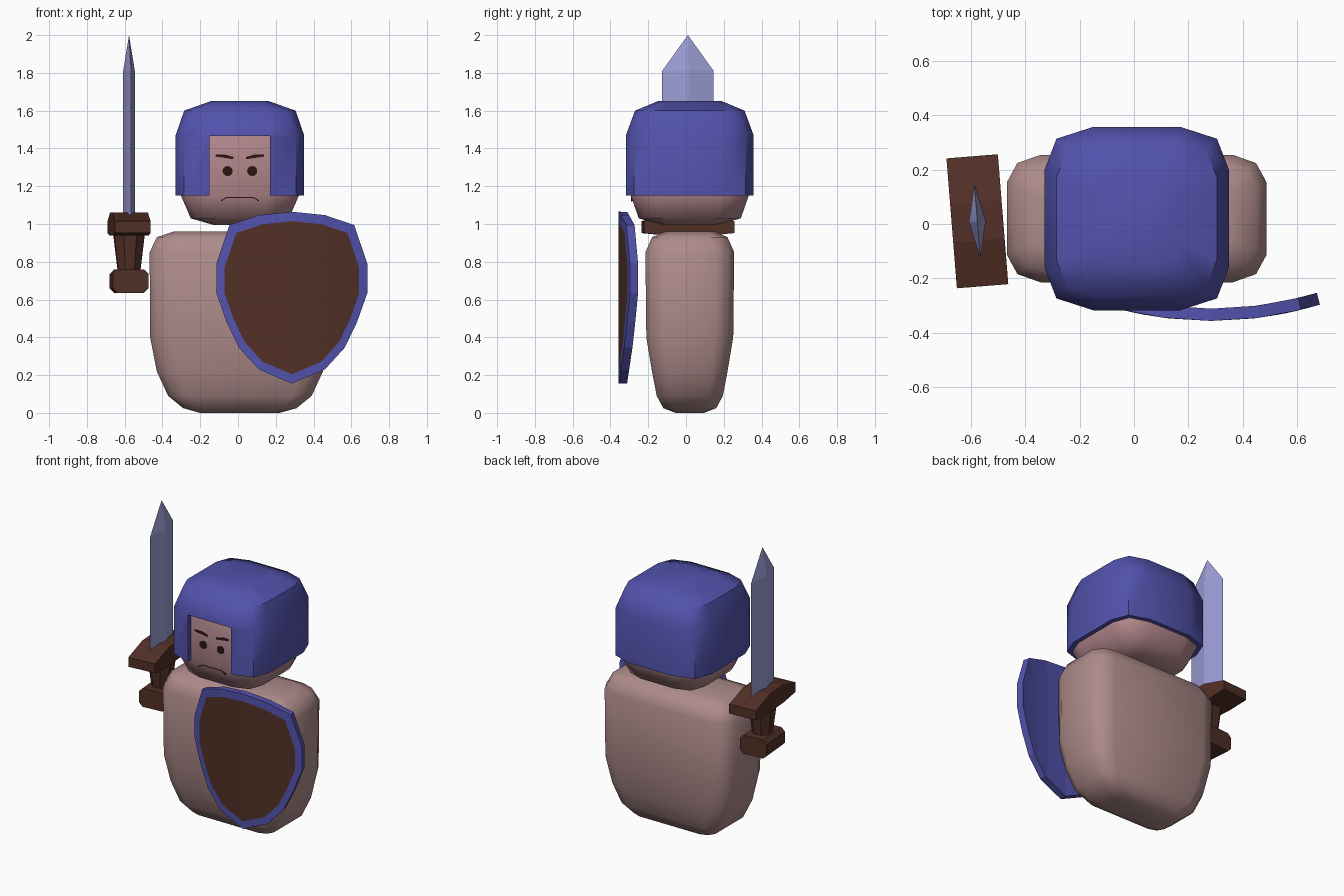
import bpy, bmesh
from math import radians, sin, cos, pi

cube = bpy.data.objects.get("Cube")
if cube:
    bpy.data.objects.remove(cube, do_unlink=True)


def material(name, r, g, b):
    m = bpy.data.materials.new(name)
    m.use_nodes = True
    m.diffuse_color = (r, g, b, 1)
    node = next(n for n in m.node_tree.nodes if n.type == 'BSDF_PRINCIPLED')
    node.inputs["Base Color"].default_value = (r, g, b, 1)
    return m


TUNIC = material("dusty pink", 0.42, 0.26, 0.255)
SKIN = material("skin pink", 0.44, 0.24, 0.26)
BLUE = material("royal blue", 0.085, 0.085, 0.42)
STEEL = material("pale steel", 0.33, 0.34, 0.66)
WOOD = material("dark wood", 0.085, 0.03, 0.02)
DARK = material("face marks", 0.025, 0.008, 0.006)


def make(name, verts, faces, *mats):
    me = bpy.data.meshes.new(name)
    me.from_pydata(verts, [], faces)
    bm = bmesh.new()
    bm.from_mesh(me)
    bmesh.ops.recalc_face_normals(bm, faces=bm.faces)
    bm.to_mesh(me)
    bm.free()
    ob = bpy.data.objects.new(name, me)
    bpy.context.collection.objects.link(ob)
    for m in mats:
        me.materials.append(m)
    return ob


def activate(ob):
    bpy.ops.object.select_all(action='DESELECT')
    ob.select_set(True)
    bpy.context.view_layer.objects.active = ob


def smooth(ob, angle=60):
    activate(ob)
    bpy.ops.object.shade_smooth_by_angle(angle=radians(angle))


def apply_mods(ob):
    activate(ob)
    for m in list(ob.modifiers):
        bpy.ops.object.modifier_apply(modifier=m.name)


def loft(name, levels, corner, mat, bottom=True):
    """Stack rounded rectangles; corner holds one quadrant as fractions."""
    section = []
    for sx, sy, step in ((1, 1, 1), (-1, 1, -1), (-1, -1, 1), (1, -1, -1)):
        section += [(sx * a, sy * b) for a, b in corner[::step]]
    n = len(section)
    verts = [(0.01 + a * w, 0.02 + b * d, z) for z, w, d in levels for a, b in section]
    faces = [(k * n + i, k * n + (i + 1) % n, (k + 1) * n + (i + 1) % n, (k + 1) * n + i)
             for k in range(len(levels) - 1) for i in range(n)]
    faces.append(tuple(range(len(verts) - n, len(verts))))
    if bottom:
        faces.append(tuple(range(n))[::-1])
    return make(name, verts, faces, mat)


def prism(name, profile, axis, lo, hi, mat):
    """Extrude a 2D profile along the x or y axis."""
    n = len(profile)
    verts = [(t, a, b) if axis == 'x' else (a, t, b) for t in (lo, hi) for a, b in profile]
    faces = [(i, (i + 1) % n, n + (i + 1) % n, n + i) for i in range(n)]
    faces += [tuple(range(n)), tuple(range(n, 2 * n))]
    return make(name, verts, faces, mat)


# Body: slab with rounded edges, narrowing towards the base
smooth(loft("body", [(0, 0.21, 0.075), (0.025, 0.30, 0.14), (0.09, 0.38, 0.175),
                     (0.22, 0.44, 0.2), (0.4, 0.475, 0.23), (0.85, 0.478, 0.235),
                     (0.93, 0.44, 0.2), (0.96, 0.35, 0.13)],
            [(1, 0.57), (0.92, 0.87), (0.74, 1)], TUNIC))

# Head
ROUND = [(1, 0.53), (0.87, 0.87), (0.47, 1)]
smooth(loft("head", [(0.995, 0.14, 0.14), (1.03, 0.26, 0.27), (1.15, 0.312, 0.312),
                     (1.47, 0.312, 0.312), (1.57, 0.26, 0.26), (1.61, 0.14, 0.14)],
            ROUND, SKIN))

# Helmet: open shell with a square face opening
helmet = loft("helmet", [(1.15, 0.34, 0.338), (1.47, 0.34, 0.338),
                         (1.6, 0.295, 0.29), (1.65, 0.155, 0.17)],
              ROUND, BLUE, bottom=False)
shell = helmet.modifiers.new("shell", 'SOLIDIFY')
shell.thickness = 0.035
shell.offset = -1
cutter = prism("face_cutter", [(-0.15, 1.0), (0.17, 1.0), (0.17, 1.465), (-0.15, 1.465)],
               'y', -0.6, -0.1, BLUE)
cutter.hide_render = True
cut = helmet.modifiers.new("opening", 'BOOLEAN')
cut.operation = 'DIFFERENCE'
cut.object = cutter
apply_mods(helmet)
bpy.data.objects.remove(cutter, do_unlink=True)
smooth(helmet, 50)

# Face marks: thin plates on the face
FRONT, BACK = -0.295, -0.288
for side, label in ((-1, "right"), (1, "left")):
    cx = 0.01 + side * 0.065
    prism(label + "_eye", [(cx + 0.027 * cos(i * pi / 6), 1.28 + 0.027 * sin(i * pi / 6))
                           for i in range(12)], 'y', FRONT, BACK, DARK)
    brow = [(0.033, 1.343), (0.08, 1.35), (0.128, 1.357),
            (0.128, 1.367), (0.08, 1.368), (0.033, 1.355)]
    prism(label + "_brow", [(0.01 + side * x, z) for x, z in brow], 'y', FRONT, BACK, DARK)
mouth = [(-0.09, 1.12), (-0.06, 1.138), (0.08, 1.138), (0.11, 1.12)]
prism("mouth", mouth + [(x, z + 0.006) for x, z in mouth[::-1]], 'y', -0.291, -0.282, DARK)

# Shield: curved sheet with a blue rim, thickened backwards
half = [(0, 1.065), (0.175, 1.047), (0.33, 0.995), (0.4, 0.79), (0.4, 0.635),
        (0.345, 0.48), (0.28, 0.345), (0.175, 0.23), (0, 0.155)]
outline = half + [(-x, z) for x, z in half[-2:0:-1]]
n = len(outline)
verts = []
for s in (1, 0.89):
    for x, z in outline:
        verts.append((0.285 + x * s, -0.357 + 0.06 * (x * s / 0.4) ** 2, 0.61 + (z - 0.61) * s))
panels = [(0, 1, 7, 8), (1, 2, 6, 7), (2, 3, 4, 5, 6)]
panels += [tuple(-i % n for i in p[::-1]) for p in panels]
faces = [tuple(n + i for i in p) for p in panels]
faces += [(i, (i + 1) % n, n + (i + 1) % n, n + i) for i in range(n)]
shield = make("shield", verts, faces, WOOD, BLUE)
if shield.data.polygons[0].normal.y > 0:
    shield.data.flip_normals()
for p in shield.data.polygons:
    p.material_index = 0 if p.index < len(panels) else 1
thick = shield.modifiers.new("thickness", 'SOLIDIFY')
thick.thickness = 0.045
thick.offset = -1
thick.material_offset = 1
thick.material_offset_rim = 1
apply_mods(shield)

# Sword: diamond blade, peaked guard, tapered grip and chamfered pommel
diamond = [(0.031, 0), (0, 0.137), (-0.031, 0), (0, -0.137)]
blade = make("sword_blade", [(x, y, z) for z in (1.03, 1.81) for x, y in diamond] + [(0, 0, 2)],
             [(i, (i + 1) % 4, 4 + (i + 1) % 4, 4 + i) for i in range(4)]
             + [(4 + i, 4 + (i + 1) % 4, 8) for i in range(4)] + [(0, 1, 2, 3)], STEEL)
guard = prism("sword_guard", [(-0.24, 0.952), (-0.1, 0.938), (0.1, 0.938), (0.24, 0.952),
                              (0.24, 1.015), (0.07, 1.06), (-0.07, 1.06), (-0.24, 1.015)],
              'x', -0.095, 0.095, WOOD)
ring = [(cos(i * pi / 4 + pi / 8), sin(i * pi / 4 + pi / 8)) for i in range(8)]
grip = make("sword_grip", [(r * x, r * y, z) for r, z in ((0.062, 0.74), (0.088, 0.945))
                           for x, y in ring],
            [(i, (i + 1) % 8, 8 + (i + 1) % 8, 8 + i) for i in range(8)]
            + [tuple(range(8)), tuple(range(8, 16))], WOOD)
pommel = prism("sword_pommel", [(-0.07, 0.635), (0.07, 0.635), (0.095, 0.66), (0.095, 0.735),
                                (0.07, 0.76), (-0.07, 0.76), (-0.095, 0.735), (-0.095, 0.66)],
               'y', -0.11, 0.11, WOOD)
for part in (blade, guard, grip, pommel):
    part.location = (-0.577, 0.01, 0)
    part.rotation_euler.z = radians(4.6)
